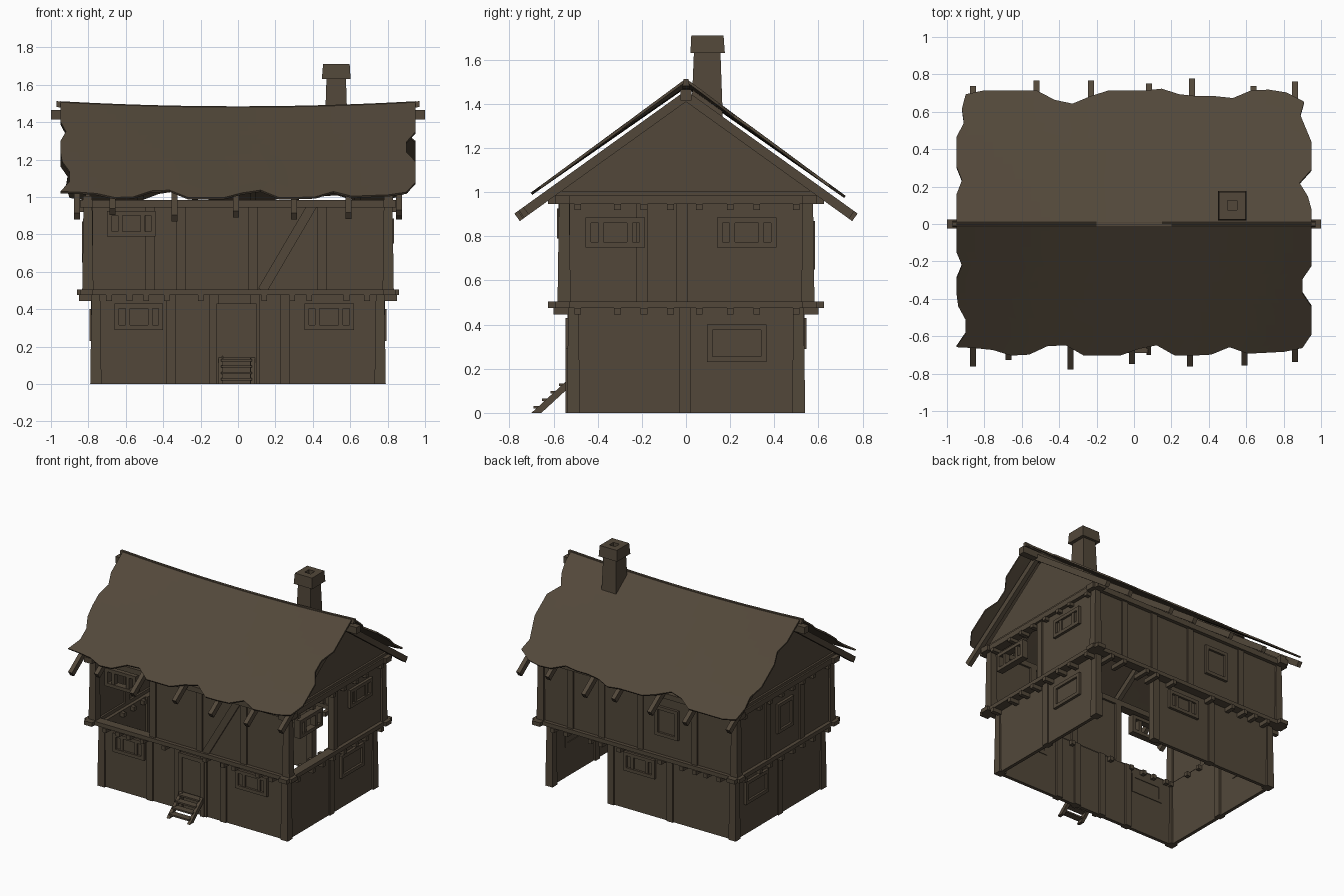
import bpy, bmesh, math
from mathutils import Vector

if "Cube" in bpy.data.objects:
    bpy.data.objects.remove(bpy.data.objects["Cube"])

wood = bpy.data.materials.new("weathered_brown")
wood.diffuse_color = (0.085, 0.064, 0.042, 1)
wood.use_nodes = True
wood.node_tree.nodes["Principled BSDF"].inputs["Base Color"].default_value = wood.diffuse_color


def make(name, bm):
    bmesh.ops.recalc_face_normals(bm, faces=bm.faces)
    me = bpy.data.meshes.new(name)
    bm.to_mesh(me)
    bm.free()
    me.materials.append(wood)
    ob = bpy.data.objects.new(name, me)
    bpy.context.collection.objects.link(ob)
    return ob


def hexa(bm, pts):
    v = [bm.verts.new(p) for p in pts]
    for f in ((0, 1, 2, 3), (4, 5, 6, 7), (0, 1, 5, 4), (1, 2, 6, 5), (2, 3, 7, 6), (3, 0, 4, 7)):
        bm.faces.new([v[i] for i in f])


def ring(x0, x1, y0, y1, z):
    return [(x0, y0, z), (x1, y0, z), (x1, y1, z), (x0, y1, z)]


# u runs along the wall, d is the distance outward from the house centre
def bar(bm, side, u0, u1, z0, z1, d0, d1):
    s = -1 if side in ("front", "left") else 1
    a, b = sorted((s * d0, s * d1))
    if side in ("front", "back"):
        hexa(bm, ring(u0, u1, a, b, z0) + ring(u0, u1, a, b, z1))
    else:
        hexa(bm, ring(a, b, u0, u1, z0) + ring(a, b, u0, u1, z1))


def beam(bm, p, q, w, h, side=Vector((1, 0, 0))):
    p, q = Vector(p), Vector(q)
    n = (q - p).normalized().cross(side) * h / 2
    s = side * w / 2
    hexa(bm, [c + o for c in (p, q) for o in (-s - n, s - n, s + n, -s + n)])


LOW = {"front": .53, "back": .53, "left": .78, "right": .78}
UP = {"front": .57, "back": .57, "left": .82, "right": .82}
HALF = {"front": (.78, .82), "back": (.78, .82), "left": (.53, .57), "right": (.53, .57)}
# one panel has fallen out of these walls: (start, end)
GAP = {("front", 1): (-.80, -.31), ("right", 1): (-.55, -.03), ("back", 0): (.27, .76)}

# Wall panels
for side in LOW:
    for lvl, (dist, z0, z1) in enumerate(((LOW[side], 0, .48), (UP[side], .49, .97))):
        bm = bmesh.new()
        h = HALF[side][lvl] - .01
        g = GAP.get((side, lvl))
        for a, b in (((-h, g[0]), (g[1], h)) if g else ((-h, h),)):
            if b - a > .02:
                bar(bm, side, a, b, z0, z1, dist - .03, dist - .005)
        make(f"{side}_wall_{('lower', 'upper')[lvl]}", bm)

# Posts between the panels
POSTS = {("front", 0): (-.36, -.13, .09, .25), ("front", 1): (-.305, .08, .45),
         ("back", 0): (-.24, .25), ("back", 1): (-.47, -.02, .3, .56),
         ("left", 0): (0,), ("left", 1): (-.2, .2), ("right", 0): (-.005,), ("right", 1): (-.018,)}
for (side, lvl), us in POSTS.items():
    bm = bmesh.new()
    d = (LOW, UP)[lvl][side]
    for u in us:
        bar(bm, side, u - .025, u + .025, .49 * lvl, .48 + .49 * lvl, d - .045, d + .006)
    make(f"{side}_posts_{('lower', 'upper')[lvl]}", bm)

# Tapered corner posts
bm = bmesh.new()
for sx in (-1, 1):
    for sy in (-1, 1):
        for x, y, z0, z1 in ((.76, .51, 0, .48), (.803, .552, .49, .98)):
            r0, r1 = .03, .023
            hexa(bm, ring(sx * x - r0, sx * x + r0, sy * y - r0, sy * y + r0, z0)
                 + ring(sx * x - r1, sx * x + r1, sy * y - r1, sy * y + r1, z1))
make("corner_posts", bm)

# Horizontal plates with crossing ends
for name, z0, z1 in (("jetty_plates", .475, .505), ("top_plates", .945, .985)):
    bm = bmesh.new()
    for side in LOW:
        long = .86 if side in ("front", "back") else .625
        bar(bm, side, -long, long, z0, z1, UP[side] - .045, UP[side] + .022)
    make(name, bm)

# Joist ends under the plates
XS = (-.69, -.58, -.49, -.38, -.2, .14, .29, .38, .58, .69)
YS = (-.49, -.31, -.19, -.07, .06, .2, .32, .5)
bm = bmesh.new()
for side in LOW:
    for u in XS if side in ("front", "back") else YS:
        bar(bm, side, u - .015, u + .015, .445, .476, LOW[side] - .06, UP[side] + .03)
        if side in ("left", "right"):
            bar(bm, side, u - .015, u + .015, .92, .946, UP[side] - .04, UP[side] + .03)
make("joist_ends", bm)

# Diagonal brace
bm = bmesh.new()
beam(bm, (.13, -.566, .5), (.4, -.566, .96), .024, .05, Vector((0, 1, 0)))
make("diagonal_brace", bm)


# Framed windows
def window(name, side, lvl, u0, u1, z0, z1, kind="triple", pane=True):
    d = (LOW, UP)[lvl][side]
    t = .025
    bm = bmesh.new()
    for a, b, c, e in ((u0, u1, z0, z0 + t), (u0, u1, z1 - t, z1),
                       (u0, u0 + t, z0 + t, z1 - t), (u1 - t, u1, z0 + t, z1 - t)):
        bar(bm, side, a, b, c, e, d - .035, d + .015)
    if kind == "triple":
        for m in (u0 + .07, u1 - .07):
            bar(bm, side, m - .012, m + .012, z0 + t, z1 - t, d - .03, d + .01)
    if pane:
        bar(bm, side, u0 + t, u1 - t, z0 + t, z1 - t, d - .006, d - .001)
    make(name, bm)


window("front_window_low_left", "front", 0, -.66, -.4, .29, .43)
window("front_window_low_right", "front", 0, .355, .62, .29, .43)
window("front_window_open", "front", 1, -.7, -.44, .79, .925, pane=False)
window("right_window_low", "right", 0, .095, .365, .23, .4, "single")
window("right_window_open", "right", 1, -.455, -.185, .75, .885, pane=False)
window("right_window_up", "right", 1, .14, .41, .75, .885)
window("back_window_low", "back", 0, -.12, .14, .29, .43)
window("back_window_up", "back", 1, -.34, -.15, .65, .87, "single")
window("left_window_low", "left", 0, .15, .42, .23, .4, "single")
window("left_window_up", "left", 1, -.09, .1, .65, .87, "single")

# Door and frame
bm = bmesh.new()
bar(bm, "front", -.085, .068, .14, .4, .5, .537)
for a, b, c, e in ((-.115, -.085, .0, .43), (.068, .098, .0, .43), (-.085, .068, .4, .43)):
    bar(bm, "front", a, b, c, e, .5, .545)
make("door", bm)

# Ladder-like entrance steps
bm = bmesh.new()
for x in (-.092, .078):
    hexa(bm, [(x + o, y, z) for o in (-.012, .012)
              for y, z in ((-.7, 0), (-.655, 0), (-.53, .115), (-.53, .155))])
for i in range(4):
    y, z = -.665 + .038 * i, .025 + .034 * i
    hexa(bm, ring(-.09, .076, y - .025, y + .025, z - .006) + ring(-.09, .076, y - .025, y + .025, z + .006))
make("entrance_steps", bm)

# Gable walls
for sx, name in ((-1, "left_gable"), (1, "right_gable")):
    bm = bmesh.new()
    v = [[bm.verts.new((sx * x, y, z)) for y, z in ((-.61, .98), (.61, .98), (0, 1.435))] for x in (.79, .815)]
    bm.faces.new(v[0])
    bm.faces.new(v[1])
    for i in range(3):
        j = (i + 1) % 3
        bm.faces.new((v[0][i], v[0][j], v[1][j], v[1][i]))
    make(name, bm)
bm = bmesh.new()
for side in ("left", "right"):
    bar(bm, side, -.62, .62, .975, 1.005, .78, .83)
make("gable_base_beams", bm)

# Rafters with tails of uneven length: (x, reach)
TAILS = {-1: ((-.86, .75), (-.67, .715), (-.34, .765), (-.01, .735), (.3, .75), (.59, .745), (.86, .725)),
         1: ((-.86, .725), (-.52, .755), (-.23, .755), (.08, .74), (.31, .765), (.64, .725), (.86, .75))}
for sy, name in ((-1, "front_rafters"), (1, "back_rafters")):
    bm = bmesh.new()
    for x, r in TAILS[sy]:
        beam(bm, (x, 0, 1.435), (x, sy * r, 1.435 - .718 * r), .032, .042)
    make(name, bm)

# Ridge beam and sagging ridge cap
bm = bmesh.new()
hexa(bm, ring(-1, 1, -.025, .025, 1.415) + ring(-1, 1, -.025, .025, 1.465))
make("ridge_beam", bm)


def sag(x):
    return 1.472 + .03 * x * x


bm = bmesh.new()
xs = [-.97 + 1.94 * i / 8 for i in range(9)]
for a, b in zip(xs, xs[1:]):
    hexa(bm, [(x, y, sag(x) + z) for x in (a, b) for y, z in ((-.016, -.02), (.016, -.02), (.01, .012), (-.01, .012))])
make("ridge_cap", bm)


# Ragged roof sheets: left and right edges by distance from ridge, eave by distance along it
def at(table, t):
    f = t * (len(table) - 1)
    i = min(int(f), len(table) - 2)
    return table[i] + (table[i + 1] - table[i]) * (f - i)


ROOF = {"front_roof": (-1, (.95, .95, .95, .92, .95, .95, .94, .9, .9, .95), (.95, .95, .95, .95, .9, .9, .95, .95, .95, .9),
                       (.655, .66, .67, .7, .695, .65, .645, .7, .7, .7, .665, .645, .7, .7, .695, .655, .69, .685, .68, .66)),
        "back_roof": (1, (.95, .95, .95, .92, .95, .95, .95, .91, .92, .9), (.95, .95, .93, .885, .95, .95, .95, .92, .89, .91),
                      (.69, .71, .71, .71, .71, .66, .64, .68, .71, .71, .71, .72, .69, .68, .68, .67, .71, .715, .7, .65))}
for name, (sy, left, right, eave) in ROOF.items():
    bm = bmesh.new()
    N, M = 38, 18
    g = []
    for j in range(M + 1):
        v = j / M
        row = []
        for i in range(N + 1):
            u = i / N
            x = -at(left, v) * (1 - u) + at(right, v) * u
            y = at(eave, u) * v
            row.append(bm.verts.new((x, sy * y, sag(x) + .008 - .715 * y - (sag(x) - 1.485) * v)))
        g.append(row)
    for j in range(M):
        for i in range(N):
            q = (g[j][i], g[j][i + 1], g[j + 1][i + 1], g[j + 1][i])
            bm.faces.new(q if sy < 0 else q[::-1])
    ob = make(name, bm)
    m = ob.modifiers.new("thickness", "SOLIDIFY")
    m.thickness = .012
    m.offset = 0

# Chimney shaft and hollow cap
bm = bmesh.new()
hexa(bm, ring(.462, .588, .022, .168, 1.3) + ring(.473, .577, .036, .156, 1.635))
make("chimney_shaft", bm)
bm = bmesh.new()
rings = [ring(.448, .602, .02, .176, 1.63), ring(.455, .597, .024, .17, 1.71),
         ring(.5, .55, .075, .125, 1.71), ring(.5, .55, .075, .125, 1.64)]
vs = [[bm.verts.new(p) for p in r] for r in rings]
for a, b in zip(vs, vs[1:]):
    for i in range(4):
        bm.faces.new((a[i], a[(i + 1) % 4], b[(i + 1) % 4], b[i]))
bm.faces.new(vs[0])
bm.faces.new(vs[3])
make("chimney_cap", bm)
